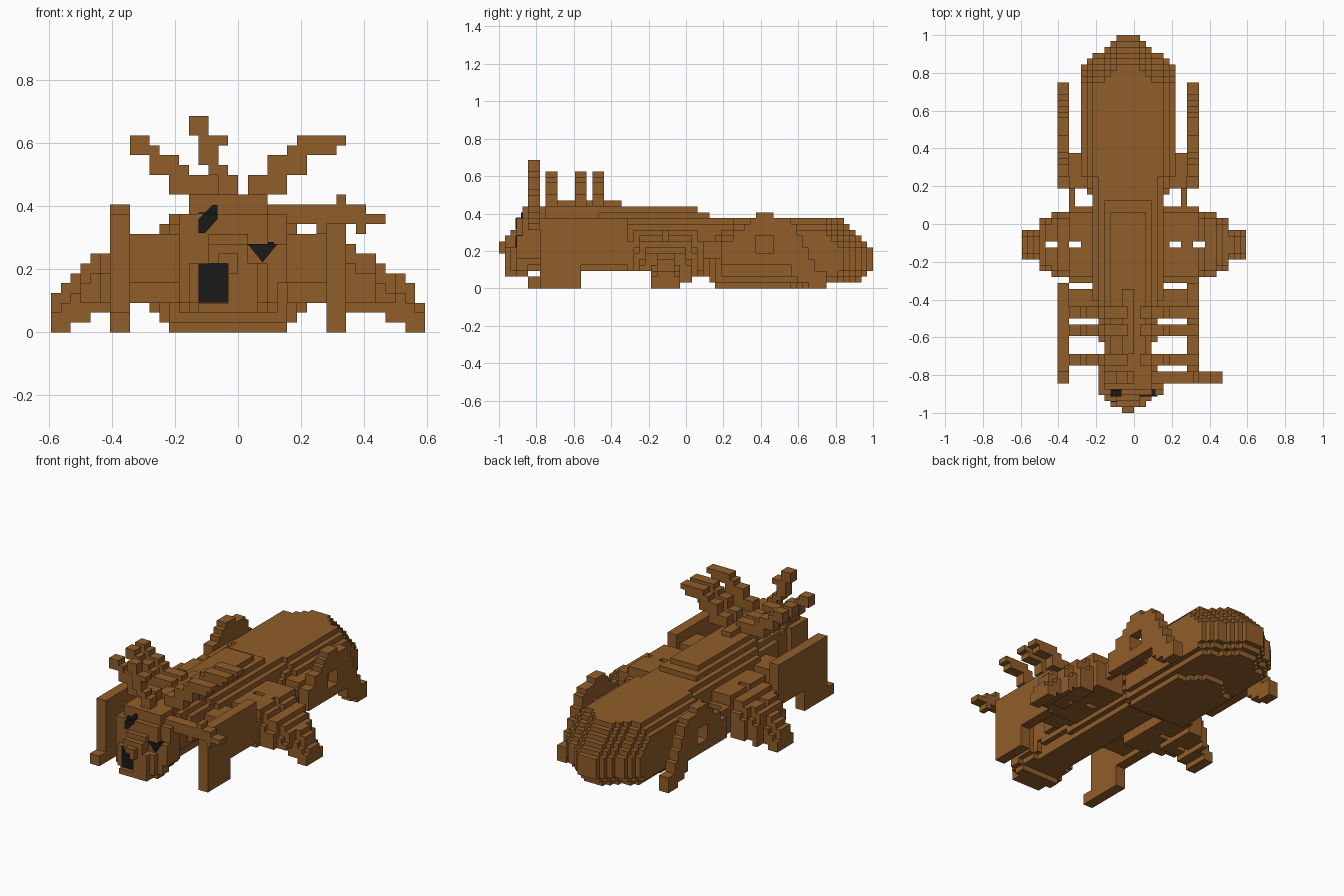
import bpy, bmesh
from mathutils import Vector

cube = bpy.data.objects.get("Cube")
if cube:
    bpy.data.objects.remove(cube, do_unlink=True)

U = 1 / 32          # size of one block
AXIS = -1           # body centre line, in blocks


def material(name, rgb):
    m = bpy.data.materials.new(name)
    m.use_nodes = True
    m.diffuse_color = (*rgb, 1)
    bsdf = next(n for n in m.node_tree.nodes if n.type == 'BSDF_PRINCIPLED')
    bsdf.inputs["Base Color"].default_value = (*rgb, 1)
    bsdf.inputs["Roughness"].default_value = 0.9
    return m


brown = material("bark brown", (0.285, 0.11, 0.023))
black = material("black", (0.01, 0.01, 0.01))

parts = {}


def box(x0, x1, y0, y1, z0, z1):
    return {(x, y, z) for x in range(x0, x1) for y in range(y0, y1) for z in range(z0, z1)}


def row(hw, y, z):
    return box(AXIS - hw, AXIS + hw, y, y + 1, z, z + 1)


def mirrored(cells):
    return {(2 * AXIS - 1 - x, y, z) for x, y, z in cells}


# Abdomen: half width per layer, rounded tail and narrowing waist
width = [6, 7, 8, 8, 8, 8, 8, 8, 8, 8, 7, 6]
inset = [11, 2, 1, 0, 0, 0, 0, 1, 2, 3, 4, 5]
tail = [2, 3, 4, 6, 7, 8]
abdomen = set()
for z in range(12):
    for y in range({0: 5, 1: 4}.get(z, 2), 32 - inset[z]):
        d = 31 - inset[z] - y
        waist = y + 2 if z < 9 else 3 + (y - 2) // 2 + 11 - z
        hw = min(width[z], tail[min(d, 5)], max(3, waist))
        abdomen |= row(hw, y, z)
parts["abdomen"] = abdomen

# Thorax: tapers towards the head, with a raised ridge on top
profile = [3, 4, 5, 6, 6, 6, 6, 6, 5, 4, 3]
thorax = set()
for y in range(-24, 6):
    scale = min(1, 0.67 + 0.33 * (y + 24) / 14)
    top = 14 if y < 2 else 13 if y < 4 else 12
    for k, hw in enumerate(profile):
        if 3 + k < top:
            thorax |= row(max(3, round(hw * scale)), y, 3 + k)
thorax |= box(-2, 0, -22, -11, 14, 15)
parts["thorax"] = thorax

# Head: stepped towards a narrow nose, with a hollow for the mouth
head = box(4, 5, -29, -25, 5, 12)
layers = [(-31, 3, 2, 9), (-30, 4, 2, 10), (-29, 5, 2, 12), (-28, 5, 2, 14),
          (-27, 5, 3, 14), (-26, 5, 3, 14), (-25, 5, 3, 14), (-24, 4, 3, 14)]
for y, hw, lo, hi in layers:
    for z in range(lo, hi):
        w = hw - (1 if hw > 3 and (z == lo or z >= 12) else 0)
        head |= row(min(w, 2) if y < -29 and z >= 7 else w, y, z)
head -= box(3, 5, -29, -28, 9, 12) | box(-4, -1, -31, -30, 3, 7)
head |= box(-1, 0, -32, -31, 6, 8) | box(-2, -1, -32, -31, 7, 8)
parts["head"] = head

# Front legs: tall plates joined to the thorax by a shoulder, the right one with a toe
front = box(-13, -11, -25, -18, 0, 12) | box(-13, -11, -18, -10, 4, 12)
front |= box(-11, -6, -16, -11, 5, 10)
parts["front_leg_right"] = front | box(-13, -11, -27, -25, 0, 2)
parts["front_leg_left"] = mirrored(front)

# Middle legs: terraces stepping down and outwards, pierced by slots
tops = {"right": [10, 10, 10, 10, 10, 9, 9, 8, 8, 7, 6, 5, 4],
        "left": [10, 10, 10, 10, 10, 10, 9, 8, 8, 7, 6, 6, 5, 3]}
slots = {"right": (9, 10, 13, 14), "left": (6, 7, 10, 11)}
for side, heights in tops.items():
    leg = set()
    for k, top in enumerate(heights):
        n = 19 - len(heights) + k
        x = n if side == "left" else -1 - n
        lo = 0 if n >= 17 else 1 if n >= 15 else 2 if n >= 11 else 3
        y0, y1 = (-6, -1) if n >= 16 else (-8, 1) if n >= 14 else (-9, 2) if n >= 11 else (-10, 3)
        leg |= box(x, x + 1, y0, y1, lo, max(lo + 2, top - 2))
        leg |= box(x, x + 1, y0 + 1, y1 - 1, lo, top)
        if n in slots[side]:
            leg -= box(x, x + 1, -4, -3, 0, 22)
    parts["middle_leg_" + side] = leg - box(-19, 19, -10, -6, 0, 3)

# Hind legs: arched plates with a small foot, tied forward and inward
spans = [(6, 8, 4, 8), (8, 10, 4, 10), (10, 11, 4, 11), (11, 12, 4, 12), (12, 15, 4, 13), (15, 18, 4, 12),
         (18, 19, 2, 11), (19, 20, 1, 9), (20, 21, 1, 7), (21, 22, 0, 5), (22, 24, 0, 3)]
hind = box(-11, -8, 6, 12, 5, 9) | box(-11, -10, 2, 6, 5, 8)
for span in spans:
    hind |= box(-13, -11, *span)
hind -= box(-13, -11, 12, 15, 6, 9)
parts["hind_leg_right"] = hind
parts["hind_leg_left"] = mirrored(hind)

# Branching back stalks, three on each side
right_steps = [(-7, -1, 14, 16), (-9, -5, 16, 17), (-9, -6, 17, 18), (-11, -8, 18, 19), (-11, -9, 19, 20)]
left_steps = [(1, 5, 14, 16), (3, 7, 16, 18), (5, 10, 18, 19), (6, 11, 19, 20)]
for i, y in enumerate((-24, -19, -16)):
    for side, steps in (("right", right_steps), ("left", left_steps)):
        cells = set()
        for x0, x1, z0, z1 in steps:
            cells |= box(x0, x1, y, y + 2, z0, z1)
        parts[f"back_stalk_{side}_{i + 1}"] = cells

# Antennae: one raised, one stretched out sideways
raised = [(-2, 0, 14, 16), (-3, -1, 16, 17), (-4, -2, 17, 19), (-4, -1, 19, 20), (-5, -3, 20, 22)]
stretched = [(3, 13, 11, 13), (13, 15, 11, 12), (12, 13, 10, 11), (10, 11, 13, 14), (8, 9, 10, 11)]
for name, steps in (("antenna_right", raised), ("antenna_left", stretched)):
    parts[name] = set()
    for x0, x1, z0, z1 in steps:
        parts[name] |= box(x0, x1, -27, -25, z0, z1)

# Turn the blocks into meshes, keeping only exposed faces
taken = set().union(*parts.values())
used = set()


def link(name, bm, mat):
    mesh = bpy.data.meshes.new(name)
    bm.to_mesh(mesh)
    bm.free()
    mesh.materials.append(mat)
    bpy.context.scene.collection.objects.link(bpy.data.objects.new(name, mesh))


for name, cells in parts.items():
    bm = bmesh.new()
    verts = {}
    for c in sorted(cells - used):
        for a in range(3):
            for s in (0, 1):
                n = list(c)
                n[a] += 2 * s - 1
                if tuple(n) in taken:
                    continue
                quad = []
                for p, q in ((0, 0), (1, 0), (1, 1), (0, 1)):
                    v = list(c)
                    v[a] += s
                    v[(a + 1) % 3] += p
                    v[(a + 2) % 3] += q
                    v = tuple(v)
                    if v not in verts:
                        verts[v] = bm.verts.new([t * U for t in v])
                    quad.append(verts[v])
                bm.faces.new(quad if s else quad[::-1])
    used |= cells
    link(name, bm, brown)


# Face markings: thin black plates pushed out of the surface
def plate(name, outline, push):
    bm = bmesh.new()
    face = bm.faces.new([bm.verts.new(p) for p in outline])
    ext = bmesh.ops.extrude_face_region(bm, geom=[face])
    for v in ext["geom"]:
        if isinstance(v, bmesh.types.BMVert):
            v.co += Vector(push)
    bmesh.ops.recalc_face_normals(bm, faces=bm.faces)
    link(name, bm, black)


def front_plate(name, outline, y):
    plate(name, [(x, y, z) for x, z in outline], (0, -0.006, 0))


def ledge_plate(name, x0, x1, z):
    plate(name, [(x0, -0.906, z), (x1, -0.906, z), (x1, -0.876, z), (x0, -0.876, z)], (0, 0, 0.005))


front_plate("mouth", [(-0.125, 0.094), (-0.031, 0.094), (-0.031, 0.219), (-0.125, 0.219)], -30 * U)
front_plate("left_eye", [(0.031, 0.28), (0.078, 0.222), (0.125, 0.28)], -29 * U)
ledge_plate("left_eye_ledge", 0.095, 0.115, 9 * U)
front_plate("right_eye_lower", [(-0.125, 0.315), (-0.105, 0.315), (-0.065, 0.36),
                                (-0.065, 0.375), (-0.11, 0.375), (-0.125, 0.36)], -29 * U)
front_plate("right_eye_upper", [(-0.11, 0.375), (-0.065, 0.375), (-0.065, 0.405), (-0.08, 0.405)], -28 * U)
ledge_plate("right_eye_ledge", -0.125, -0.065, 12 * U)
